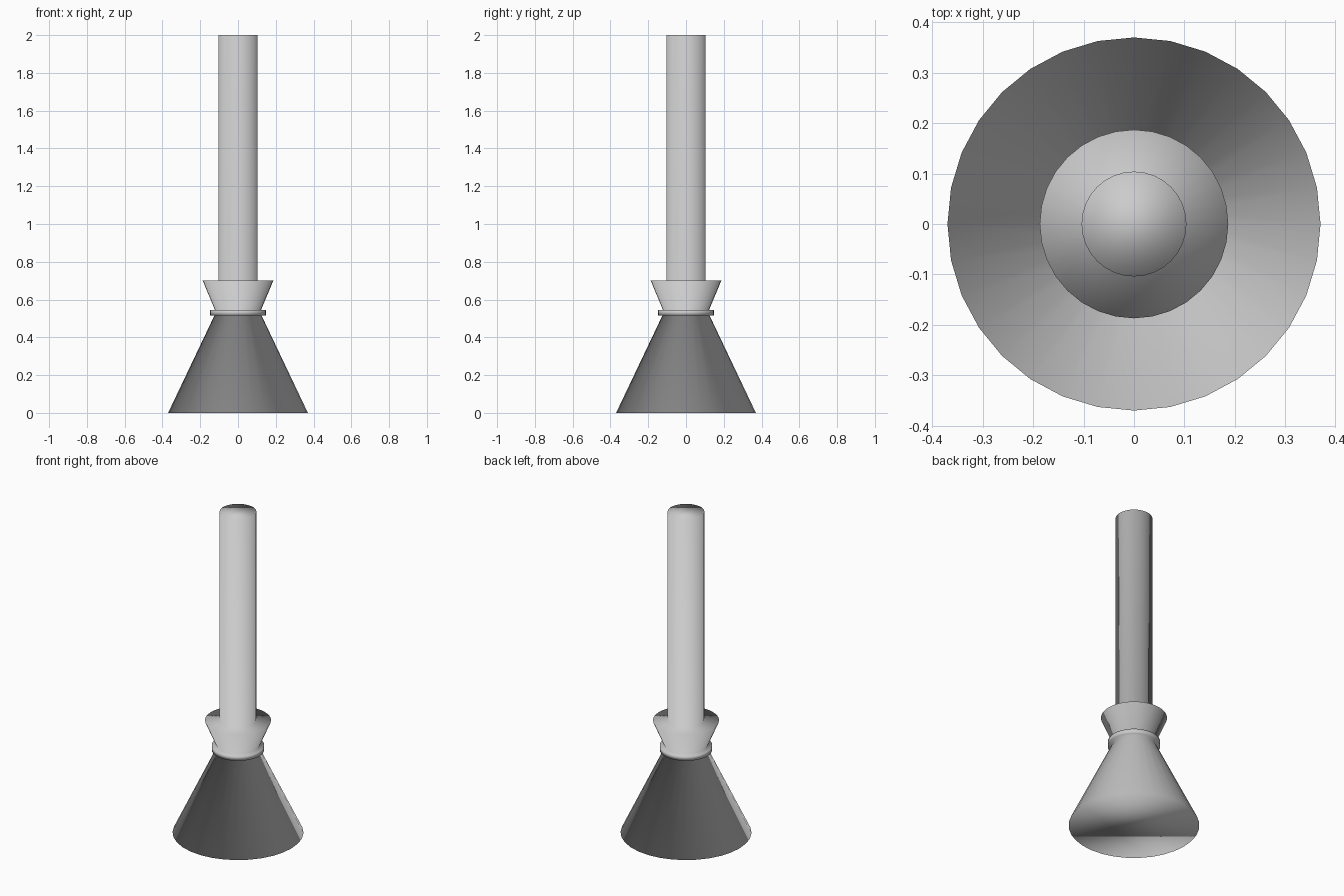
import bpy, bmesh, math

cube = bpy.data.objects.get("Cube")
if cube:
    bpy.data.objects.remove(cube, do_unlink=True)

SIDES = 32

grey = bpy.data.materials.new("plain_grey")
grey.use_nodes = True
colour = (0.6, 0.6, 0.6, 1.0)
grey.diffuse_color = colour
grey.node_tree.nodes["Principled BSDF"].inputs["Base Color"].default_value = colour

# Turned outline (radius, height): flared base, flange, collar, shaft
profile = [
    (0.37, 0.0), (0.125, 0.515),
    (0.148, 0.515), (0.148, 0.545),
    (0.122, 0.545), (0.187, 0.70),
    (0.104, 0.70), (0.104, 2.0),
]


def turned_solid(name, outline, material):
    """Revolve an outline around z and close both ends."""
    bm = bmesh.new()
    rings = []
    for radius, height in outline:
        rings.append([
            bm.verts.new((radius * math.cos(2 * math.pi * i / SIDES),
                          radius * math.sin(2 * math.pi * i / SIDES), height))
            for i in range(SIDES)])
    for low, high in zip(rings, rings[1:]):
        for i in range(SIDES):
            j = (i + 1) % SIDES
            bm.faces.new((low[i], low[j], high[j], high[i]))
    bm.faces.new(list(reversed(rings[0])))
    bm.faces.new(rings[-1])
    # Smooth across every edge, so the rims look softly rounded
    for face in bm.faces:
        face.smooth = True
    mesh = bpy.data.meshes.new(name)
    bm.to_mesh(mesh)
    bm.free()
    mesh.materials.append(material)
    obj = bpy.data.objects.new(name, mesh)
    bpy.context.collection.objects.link(obj)
    return obj


turned_solid("flared_base_with_shaft", profile, grey)
